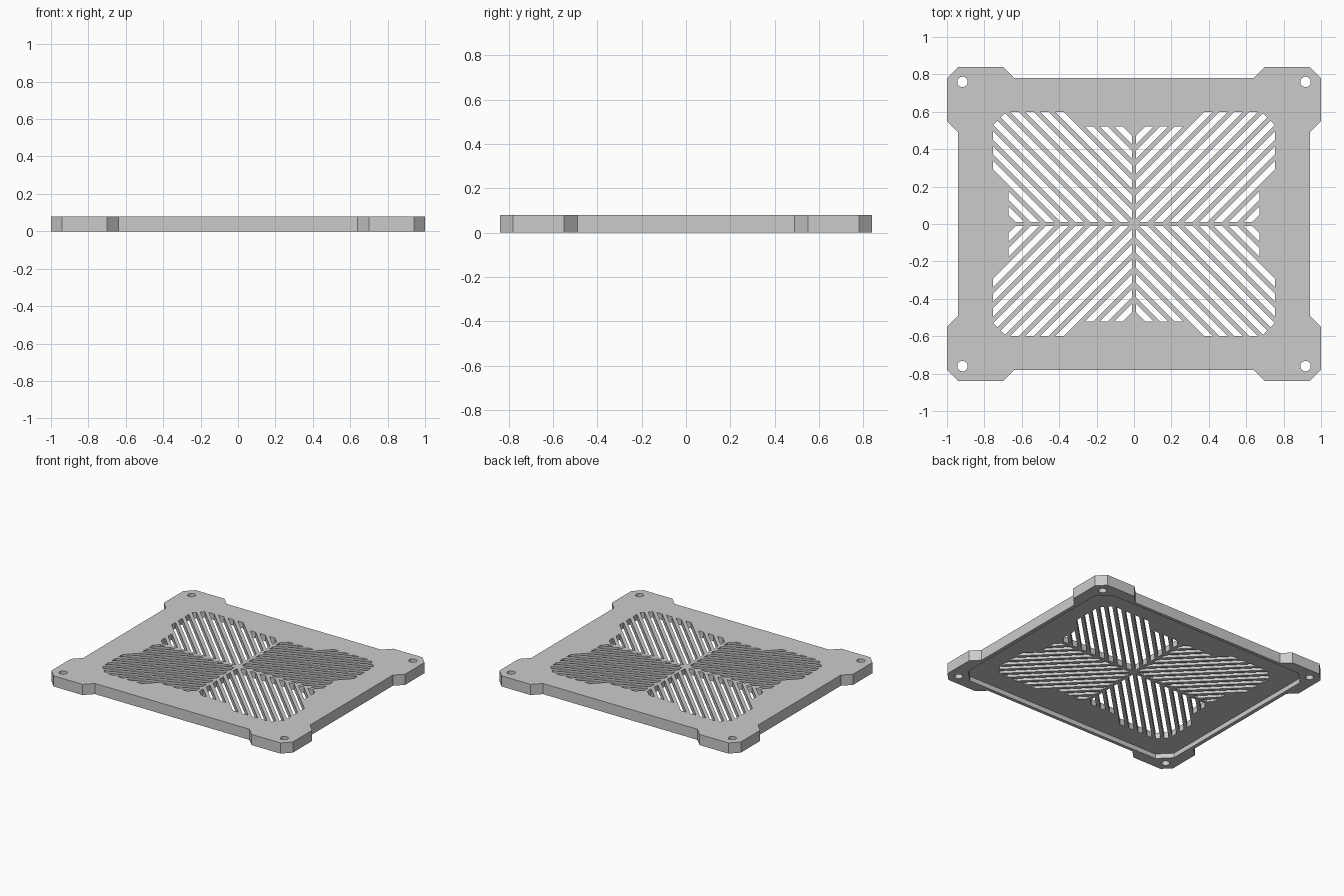
import bpy, bmesh, math

if "Cube" in bpy.data.objects:
    bpy.data.objects.remove(bpy.data.objects["Cube"])

HEIGHT, RECESS = 0.08, 0.035
PITCH, SLOT = 0.0565, 0.032      # slot spacing and width, measured across the slots
BAR = 0.012                      # half width of the central cross bars

grey = bpy.data.materials.new("grey_plastic")
grey.diffuse_color = (0.6, 0.6, 0.6, 1)
grey.use_nodes = True
grey.node_tree.nodes["Principled BSDF"].inputs["Base Color"].default_value = grey.diffuse_color


def prisms(name, outlines, z0, z1):
    """One object made of vertical prisms, one per 2D outline."""
    bm = bmesh.new()
    for pts in outlines:
        face = bm.faces.new([bm.verts.new((x, y, z0)) for x, y in pts])
        new = bmesh.ops.extrude_face_region(bm, geom=[face])["geom"]
        bmesh.ops.translate(bm, vec=(0, 0, z1 - z0),
                            verts=[v for v in new if isinstance(v, bmesh.types.BMVert)])
    bmesh.ops.recalc_face_normals(bm, faces=bm.faces)
    mesh = bpy.data.meshes.new(name)
    bm.to_mesh(mesh)
    bm.free()
    mesh.materials.append(grey)
    obj = bpy.data.objects.new(name, mesh)
    bpy.context.collection.objects.link(obj)
    return obj


def four_corners(quarter):
    """Closed outline from the points of its first quadrant."""
    out = []
    for sx, sy in ((1, 1), (-1, 1), (-1, -1), (1, -1)):
        pts = [(sx * x, sy * y) for x, y in quarter]
        out += pts if sx * sy > 0 else pts[::-1]
    return out


def clip(pts, a, b, c):
    """Keep the part of a convex outline where a*x + b*y <= c."""
    out = []
    for p, q in zip(pts, pts[1:] + pts[:1]):
        dp, dq = a * p[0] + b * p[1] - c, a * q[0] + b * q[1] - c
        if dp <= 0:
            out.append(p)
        if dp * dq < 0:
            t = dp / (dp - dq)
            out.append((p[0] + t * (q[0] - p[0]), p[1] + t * (q[1] - p[1])))
    return out


# Frame with four chamfered corner tabs
frame = prisms("vent_cover", [four_corners(
    [(0.94, 0.49), (1, 0.55), (1, 0.78), (0.94, 0.84), (0.70, 0.84), (0.64, 0.78)])], 0, HEIGHT)

# Shallow recess under the plate
recess = prisms("recess_cutter", [four_corners([(0.912, 0.665), (0.822, 0.755)])], -0.05, RECESS)

# Diagonal slots of one quadrant, ending at the grille outline
slots = []
half = SLOT / math.sqrt(2)
for i in range(-12, 12):
    k = (i + 0.5) * PITCH * math.sqrt(2)         # slot centre line is x - y = k
    pts = [(k - half - 2, -2), (k + half - 2, -2), (k + half + 2, 2), (k - half + 2, 2)]
    x_max = 0.67 if k > 0.48 else 0.755
    y_max = 0.52 if k < -0.20 else 0.60
    for a, b, c in ((-1, 0, -BAR), (0, -1, -BAR), (1, 0, x_max), (0, 1, y_max), (1, 1, 1.283)):
        pts = clip(pts, a, b, c)
    if len(pts) > 2 and max(p[0] for p in pts) - min(p[0] for p in pts) > 0.02:
        slots.append(pts)

# Round screw hole of one corner
hole = [(0.917 + 0.028 * math.cos(t * math.tau / 24), 0.76 + 0.028 * math.sin(t * math.tau / 24))
        for t in range(24)]

# Mirror slots and hole to all quadrants
openings = [[(sx * x, sy * y) for x, y in o] for o in slots + [hole]
            for sx in (1, -1) for sy in (1, -1)]
cutter = prisms("opening_cutter", openings, -0.1, HEIGHT + 0.1)

# Cut the recess and all openings
for tool in (recess, cutter):
    mod = frame.modifiers.new(tool.name, 'BOOLEAN')
    mod.operation, mod.solver, mod.object = 'DIFFERENCE', 'EXACT', tool
    tool.hide_render = True
bpy.context.view_layer.update()
result = bpy.data.meshes.new_from_object(frame.evaluated_get(bpy.context.evaluated_depsgraph_get()))
frame.modifiers.clear()
frame.data = result
for tool in (recess, cutter):
    bpy.data.objects.remove(tool)

# Smooth hole walls, crisp edges elsewhere
bpy.context.view_layer.objects.active = frame
frame.select_set(True)
bpy.ops.object.shade_smooth_by_angle(angle=math.radians(30))
